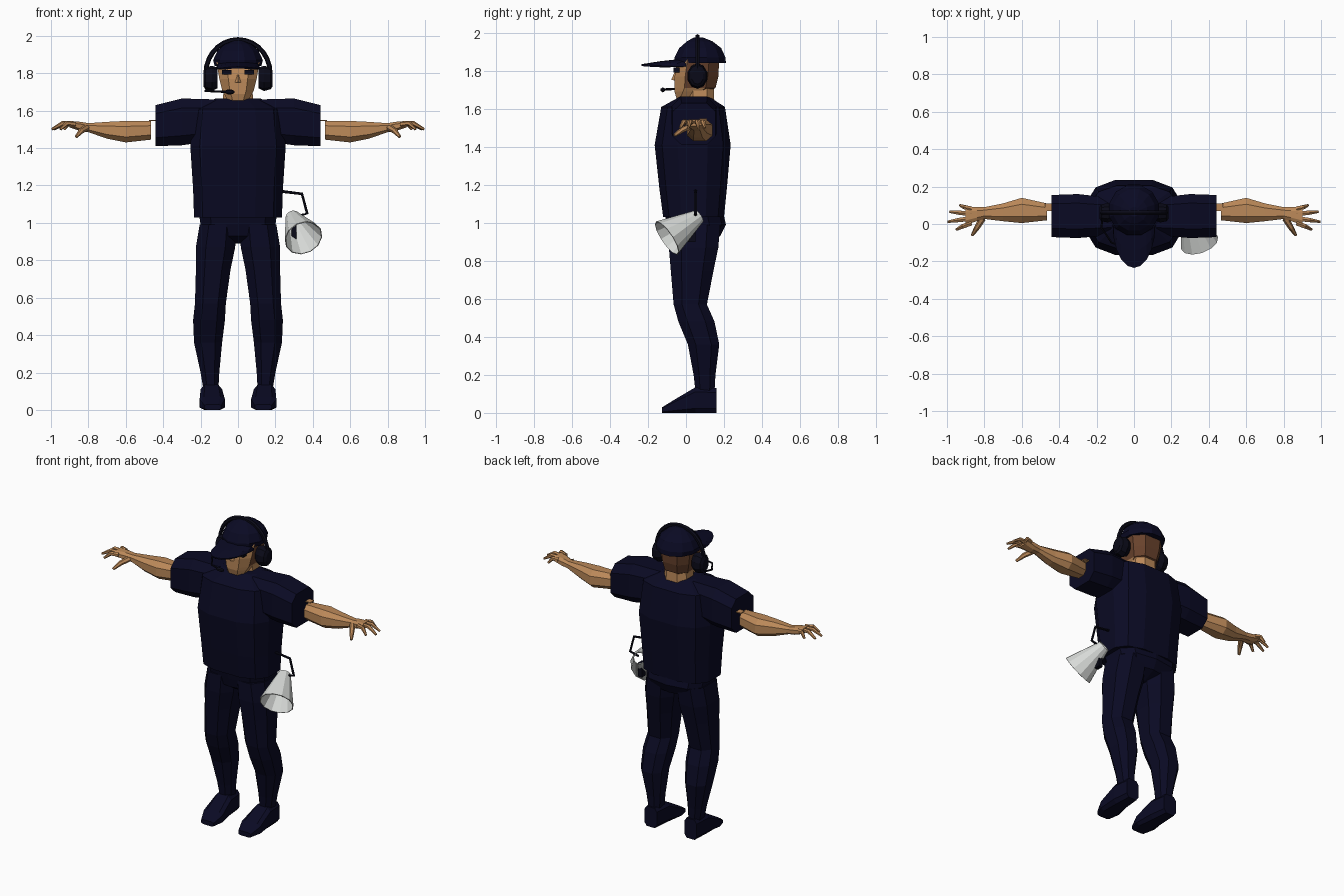
import bpy
import bmesh
from math import sin, cos, pi, copysign
from mathutils import Vector

if "Cube" in bpy.data.objects:
    bpy.data.objects.remove(bpy.data.objects["Cube"], do_unlink=True)


def material(name, color):
    mat = bpy.data.materials.new(name)
    mat.use_nodes = True
    mat.diffuse_color = (*color, 1)
    shader = mat.node_tree.nodes["Principled BSDF"]
    shader.inputs["Base Color"].default_value = (*color, 1)
    shader.inputs["Roughness"].default_value = 0.9
    return mat


NAVY = material("navy cloth", (.003, .003, .017))
SKIN = material("skin", (.5, .25, .1))
HAIR = material("brown hair", (.14, .055, .026))
BLACK = material("black plastic", (.003, .003, .009))
GREY = material("light grey", (.68, .7, .68))


def finish(bm, name, mat, mirror=False):
    """Turn a bmesh into a flat shaded object, optionally mirrored across x."""
    bmesh.ops.recalc_face_normals(bm, faces=bm.faces)
    mesh = bpy.data.meshes.new(name)
    bm.to_mesh(mesh)
    bm.free()
    mesh.materials.append(mat)
    obj = bpy.data.objects.new(name, mesh)
    bpy.context.collection.objects.link(obj)
    if mirror:
        obj.modifiers.new("mirror", "MIRROR").use_mirror_merge = False
    return obj


def skin_rings(bm, rings, caps=True):
    """Bridge successive closed rings of points with quads."""
    rings = [[bm.verts.new(p) for p in ring] for ring in rings]
    n = len(rings[0])
    for low, high in zip(rings, rings[1:]):
        for i in range(n):
            j = (i + 1) % n
            bm.faces.new((low[i], low[j], high[j], high[i]))
    if caps:
        bm.faces.new(rings[0])
        bm.faces.new(rings[-1])


def loft(name, axis, sections, mat, sides=8, square=.8, mirror=False):
    """Loft rounded boxes; a section is (position, min a, max a, min b, max b)."""
    angles = [2 * pi * (i + .5) / sides for i in range(sides)]
    unit = [[copysign(abs(f(t)) ** square, f(t)) for f in (cos, sin)] for t in angles]
    widest = max(u for u, v in unit)
    tallest = max(v for u, v in unit)
    rings = []
    for pos, a0, a1, b0, b1 in sections:
        ring = []
        for u, v in unit:
            point = [(a0 + a1) / 2 + u / widest * (a1 - a0) / 2,
                     (b0 + b1) / 2 + v / tallest * (b1 - b0) / 2]
            point.insert("xyz".index(axis), pos)
            ring.append(point)
        rings.append(ring)
    bm = bmesh.new()
    skin_rings(bm, rings)
    return finish(bm, name, mat, mirror)


def tube(name, points, radii, mat, sides=6, mirror=False, caps=True):
    """Sweep a circle of varying radius along a path."""
    points = [Vector(p) for p in points]
    if not isinstance(radii, (list, tuple)):
        radii = [radii] * len(points)
    rings = []
    for i, (p, r) in enumerate(zip(points, radii)):
        along = (points[min(i + 1, len(points) - 1)] - points[max(i - 1, 0)]).normalized()
        guide = Vector((0, 1, 0)) if abs(along.y) < .9 else Vector((0, 0, 1))
        side = along.cross(guide).normalized()
        up = side.cross(along)
        rings.append([p + r * (side * cos(2 * pi * k / sides) + up * sin(2 * pi * k / sides))
                      for k in range(sides)])
    bm = bmesh.new()
    skin_rings(bm, rings, caps)
    return finish(bm, name, mat, mirror)


def box(name, center, size, mat, mirror=False):
    bm = bmesh.new()
    bmesh.ops.create_cube(bm, size=1)
    bmesh.ops.scale(bm, vec=size, verts=bm.verts)
    bmesh.ops.translate(bm, vec=center, verts=bm.verts)
    return finish(bm, name, mat, mirror)


# Clothes: shirt, sleeves, trousers, shoes
loft("shirt", "z", [
    (1.03, -.235, .235, -.12, .2), (1.18, -.24, .24, -.14, .215),
    (1.41, -.255, .255, -.165, .235), (1.61, -.235, .235, -.13, .205),
    (1.665, -.12, .12, -.03, .12)], NAVY, sides=12, square=.7)
loft("sleeve", "x", [
    (.12, -.06, .14, 1.44, 1.66), (.3, -.075, .16, 1.415, 1.665),
    (.44, -.07, .155, 1.41, 1.63)], NAVY, square=.6, mirror=True)
loft("pelvis", "z", [
    (.89, -.05, .05, -.02, .1), (.93, -.15, .15, -.085, .18),
    (.99, -.2, .2, -.1, .21), (1.06, -.21, .21, -.115, .195)], NAVY, sides=10, square=.7)
loft("trouser_leg", "z", [
    (.11, .105, .185, .05, .15), (.2, .1, .2, .04, .155),
    (.36, .085, .235, .01, .175), (.48, .07, .24, -.04, .15),
    (.57, .065, .23, -.065, .11), (.75, .04, .225, -.08, .145),
    (.87, .015, .225, -.09, .17), (.99, .01, .205, -.09, .18)], NAVY, mirror=True)
loft("shoe", "y", [
    (-.125, .09, .18, 0, .03), (-.06, .07, .205, 0, .07),
    (.05, .085, .2, 0, .135), (.16, .1, .19, 0, .13)], NAVY, square=.5, mirror=True)

# Arms and hands
loft("forearm", "x", [
    (.465, .02, .11, 1.445, 1.545), (.6, .005, .14, 1.43, 1.545),
    (.7, .015, .11, 1.45, 1.54), (.8, .027, .09, 1.485, 1.533),
    (.84, .015, .09, 1.49, 1.54), (.9, -.005, .09, 1.51, 1.545)], SKIN, mirror=True)
box("elbow_flap", (.455, .09, 1.547), (.04, .04, .006), SKIN, mirror=True)
for finger, root, reach, spread in (("index", .005, .95, -.03), ("middle", .03, .995, .012),
                                    ("ring", .055, .985, .065), ("little", .08, .93, .1)):
    knuckle = (.88 + reach) / 2
    tube(finger + "_finger", [(.87, root, 1.528), (knuckle, (root + spread) / 2, 1.532),
                              (reach, spread, 1.5)], (.015, .013, .007), SKIN, mirror=True)
tube("thumb", [(.81, .03, 1.51), (.84, -.02, 1.49), (.865, -.06, 1.46)],
     (.018, .015, .008), SKIN, mirror=True)

# Neck and head, with hair on the back and temples
loft("neck", "z", [(1.62, -.085, .085, 0, .15), (1.73, -.075, .075, 0, .145)], SKIN)
head = loft("head", "z", [
    (1.655, -.055, .055, -.05, .03), (1.69, -.075, .075, -.06, .12),
    (1.71, -.085, .085, -.06, .155), (1.77, -.1, .1, -.06, .17),
    (1.86, -.115, .115, -.045, .175)], SKIN, square=.75)
head.data.materials.append(HAIR)
for face in head.data.polygons:
    c = face.center
    face.material_index = int(c.z > 1.7 and c.y > .04)
tube("nose", [(0, -.055, 1.79), (0, -.062, 1.75)], (.006, .016), SKIN, sides=4)
box("sunglass_lens", (.06, -.05, 1.805), (.05, .03, .026), BLACK, mirror=True)

# Cap
loft("cap_dome", "z", [
    (1.84, -.125, .125, -.06, .21), (1.87, -.133, .133, -.06, .208),
    (1.92, -.11, .11, -.035, .185), (1.955, -.07, .07, .005, .14),
    (1.975, -.025, .025, .04, .09)], NAVY, sides=12, square=1)
bm = bmesh.new()
rows = []
for depth, height in ((.05, 1.86), (.14, 1.85), (.235, 1.835)):
    rows.append([bm.verts.new((.115 * cos(pi * k / 10), -depth * sin(pi * k / 10),
                               height - .012 * cos(pi * k / 10) ** 2)) for k in range(11)])
for near, far in zip(rows, rows[1:]):
    for k in range(10):
        bm.faces.new((near[k], near[k + 1], far[k + 1], far[k]))
bmesh.ops.remove_doubles(bm, verts=bm.verts, dist=.012)
brim = finish(bm, "cap_brim", NAVY)
brim.modifiers.new("thickness", "SOLIDIFY").thickness = .01

# Headset
tube("headband", [(.172 * cos(pi * k / 14), .06, 1.8 + .18 * sin(pi * k / 14))
                  for k in range(15)], .013, BLACK)
loft("ear_cup", "x", [
    (.11, .02, .1, 1.72, 1.83), (.14, .008, .112, 1.705, 1.84),
    (.175, .015, .105, 1.715, 1.83), (.185, .03, .09, 1.73, 1.81)],
    BLACK, sides=10, square=1, mirror=True)
tube("microphone_boom", [(-.165, .05, 1.715), (-.175, -.02, 1.705),
                         (-.12, -.1, 1.703), (-.05, -.12, 1.7)], .006, BLACK)
tube("microphone", [(-.07, -.12, 1.7), (-.055, -.122, 1.7), (-.035, -.122, 1.7),
                    (-.02, -.12, 1.7)], (.006, .013, .013, .006), BLACK)

# Megaphone hanging from the left hip
horn = tube("megaphone_horn", [(.29, .07, 1.035), (.35, -.1, .92)], (.037, .105),
            GREY, sides=12, caps=False)
horn.modifiers.new("thickness", "SOLIDIFY").thickness = .005
box("megaphone_grip", (.3, .03, .945), (.028, .04, .09), BLACK)
tube("megaphone_strap", [(.22, .05, 1.17), (.342, .05, 1.155), (.37, .05, 1.05),
                         (.31, .05, 1.035)], .008, BLACK)
